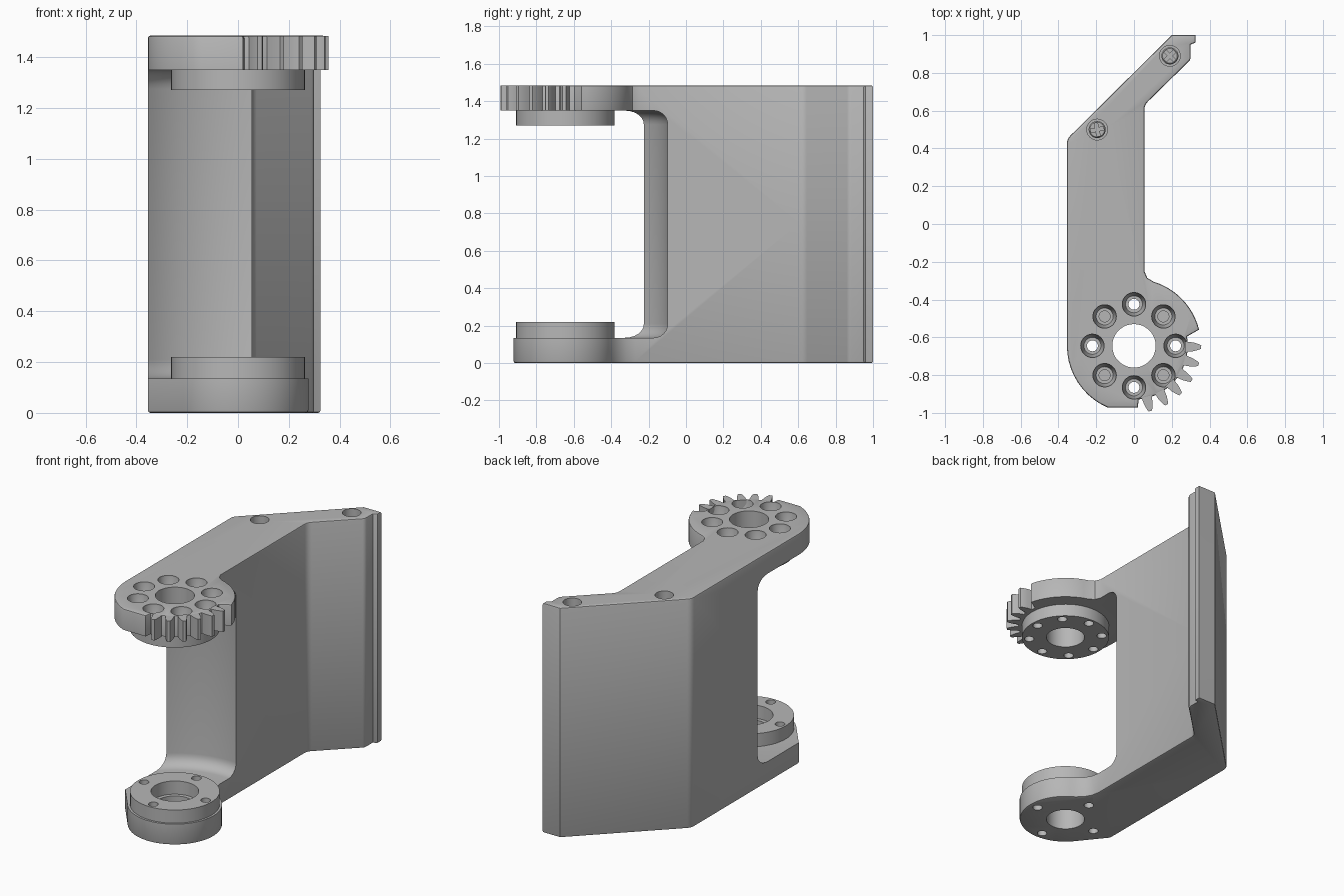
import bpy, bmesh
from math import cos, sin, pi, radians
from mathutils import Vector

cube = bpy.data.objects.get("Cube")
if cube:
    bpy.data.objects.remove(cube, do_unlink=True)

grey = bpy.data.materials.new("plain grey")
grey.use_nodes = True
grey.diffuse_color = (0.47, 0.47, 0.47, 1)
grey.node_tree.nodes["Principled BSDF"].inputs["Base Color"].default_value = grey.diffuse_color

HEIGHT = 1.485
MIDDLE = 0.75
LOW, HIGH = 0.135, 1.35       # opening between the two arms
PIVOT_Y = -0.645
BOLT_CIRCLE = 0.22


def finish(name, bm):
    bmesh.ops.recalc_face_normals(bm, faces=bm.faces)
    mesh = bpy.data.meshes.new(name)
    bm.to_mesh(mesh)
    bm.free()
    mesh.materials.append(grey)
    obj = bpy.data.objects.new(name, mesh)
    bpy.context.collection.objects.link(obj)
    return obj


def prism(name, outline, z0, z1, soft_z=None):
    """Extrude an outline, rounding the rim that lies at soft_z."""
    bm = bmesh.new()
    base = bm.faces.new([bm.verts.new((x, y, z0)) for x, y in outline])
    up = bmesh.ops.extrude_face_region(bm, geom=[base], use_keep_orig=True)["geom"]
    bmesh.ops.translate(bm, vec=(0, 0, z1 - z0), verts=[v for v in up if isinstance(v, bmesh.types.BMVert)])
    if soft_z is not None:
        rim = [e for e in bm.edges if all(abs(v.co.z - soft_z) < 1e-5 for v in e.verts)]
        bmesh.ops.bevel(bm, geom=rim, offset=0.01, segments=2, profile=0.5,
                        affect='EDGES', clamp_overlap=False)
    return finish(name, bm)


def lathe(name, profile, x=0, y=PIVOT_Y, steps=32):
    """Closed solid of revolution from (radius, z) pairs, bottom to top."""
    bm = bmesh.new()
    rings = [[bm.verts.new((x + r * cos(2 * pi * i / steps), y + r * sin(2 * pi * i / steps), z))
              for i in range(steps)] for r, z in profile]
    for a, b in zip(rings, rings[1:]):
        for i in range(steps):
            j = (i + 1) % steps
            bm.faces.new((a[i], a[j], b[j], b[i]))
    bm.faces.new(rings[0])
    bm.faces.new(rings[-1])
    return finish(name, bm)


def combine(obj, other, operation='DIFFERENCE'):
    mod = obj.modifiers.new("cut", 'BOOLEAN')
    mod.operation = operation
    mod.solver = 'EXACT'
    mod.object = other
    bpy.context.view_layer.objects.active = obj
    bpy.ops.object.modifier_apply(modifier=mod.name)


def discard(objs):
    for o in objs:
        bpy.data.objects.remove(o, do_unlink=True)


def arc(radius, start, end, steps):
    angles = [radians(start + (end - start) * i / steps) for i in range(steps + 1)]
    return [(radius * cos(a), PIVOT_Y + radius * sin(a)) for a in angles]


def soften(before, corner, after, r=0.025):
    """Replace a corner with a small curve."""
    a, c, b = Vector(before), Vector(corner), Vector(after)
    p, q = c + (a - c).normalized() * r, c + (b - c).normalized() * r
    return [tuple(p.lerp(c, t).lerp(c.lerp(q, t), t)) for t in (0, 0.33, 0.67, 1)]


# Wall outline with the bent hook at the back
inner, tip, outer = (0.055, 0.63), (0.3, 0.87), (-0.355, 0.45)
wall = soften((0.055, 0), inner, tip) + soften(inner, tip, (0.3, 0.95), 0.015)
wall += [(0.3, 0.95), (0.325, 0.96), (0.325, 1.0), (0.2, 1.0)]
wall += soften((0.2, 1.0), outer, (-0.355, 0))

# Upper half with the gear plate, lower half with the plain arm
upper_outline = (wall + arc(0.355, 180, 247, 10) + [(0.02, -0.972)] + arc(0.285, -85, 10, 14)
                 + arc(0.355, 14, 73, 12) + [(0.07, -0.285), (0.055, -0.25)])
lower_outline = (wall + [(-0.355, PIVOT_Y)] + arc(0.277, 219, 422, 32)
                 + [(0.09, -0.365), (0.065, -0.32), (0.055, -0.27)])
frame = prism("hinge_frame", upper_outline, MIDDLE, HEIGHT, HEIGHT)
lower = prism("lower_half", lower_outline, 0, MIDDLE, 0)

# Round-edged drum clears the opening and leaves a concave front wall
R, F = 0.55, 0.075
quarter = [radians(a) for a in range(0, 91, 15)]
profile = [(R - F + F * sin(a), LOW + F - F * cos(a)) for a in quarter]
profile += [(R - F + F * cos(a), HIGH - F + F * sin(a)) for a in quarter]
drum = lathe("drum_cutter", profile, steps=96)
combine(frame, drum)
combine(lower, drum)
combine(frame, lower, 'UNION')
discard([drum, lower])

# Bearing rings on the two arms
upper_ring = lathe("upper_bearing_ring", [(0.263, 1.27), (0.263, HIGH + 0.01)], steps=64)
lower_ring = lathe("lower_bearing_ring", [(0.263, LOW - 0.01), (0.263, 0.22)], steps=64)

# Central bores and bolt holes
upper_cuts = [lathe("upper_bore", [(0.115, 1), (0.115, 2)], steps=48)]
lower_cuts = [lathe("lower_bore", [(0.115, -1), (0.115, LOW), (0.14, LOW), (0.14, 1)], steps=48)]
for i in range(8):
    x = BOLT_CIRCLE * cos(i * pi / 4)
    y = PIVOT_Y + BOLT_CIRCLE * sin(i * pi / 4)
    sink = [(0.029, 1.2), (0.029, 1.41), (0.045, 1.41), (0.062, 1.475), (0.062, 1.6)]
    upper_cuts.append(lathe("upper_bolt_hole", sink, x, y))
    if i % 2 == 0:
        lower_cuts.append(lathe("lower_bolt_hole", [(0.029, -0.2), (0.029, 0.5)], x, y))
for c in upper_cuts:
    combine(frame, c)
    combine(upper_ring, c)
for c in lower_cuts:
    combine(frame, c)
    combine(lower_ring, c)
discard(upper_cuts + lower_cuts)
parts = [frame, upper_ring, lower_ring]

# Gear teeth on the front left of the upper plate
for i in range(6):
    a = radians(-1 - 15 * i)
    flank = [(0.27, -0.028), (0.315, -0.023), (0.345, -0.014), (0.356, -0.009)]
    flank += [(r, -t) for r, t in reversed(flank)]
    tooth = [(r * cos(a) - t * sin(a), PIVOT_Y + r * sin(a) + t * cos(a)) for r, t in flank]
    parts.append(prism("gear_tooth", tooth, HIGH, HEIGHT - 0.001))

# Recessed cross-head screws in the wall top
for x, y, turn in ((0.19, 0.89, pi / 4), (-0.195, 0.5, 0.2)):
    pocket = lathe("screw_pocket", [(0.055, 1.37), (0.055, 1.6)], x, y)
    combine(frame, pocket)
    screw = lathe("screw_head", [(0.045, 1.36), (0.045, 1.405), (0.039, 1.412)], x, y)
    slots = []
    for k in (0, 1):
        c, s = cos(turn + k * pi / 2), sin(turn + k * pi / 2)
        bar = [(x + u * c - v * s, y + u * s + v * c)
               for u, v in ((-0.035, -0.009), (0.035, -0.009), (0.035, 0.009), (-0.035, 0.009))]
        slots.append(prism("screw_slot", bar, 1.39, 1.5))
        combine(screw, slots[-1])
    discard([pocket] + slots)
    parts.append(screw)

# Smooth curves, crisp corners
bpy.ops.object.select_all(action='DESELECT')
for p in parts:
    p.select_set(True)
bpy.context.view_layer.objects.active = frame
bpy.ops.object.shade_smooth_by_angle(angle=radians(32))
